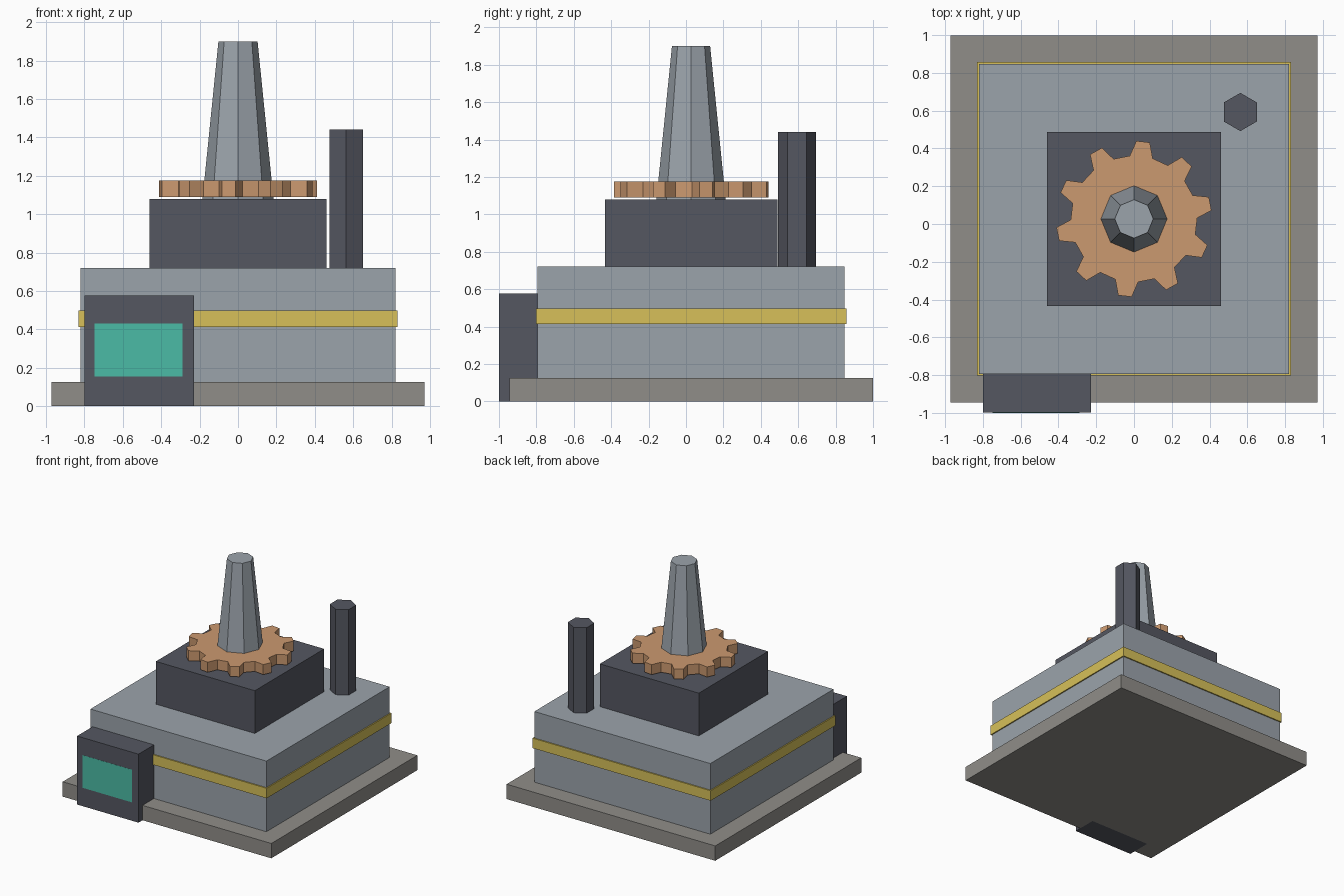
import bpy, bmesh
from math import cos, sin, radians, pi

if "Cube" in bpy.data.objects:
    bpy.data.objects.remove(bpy.data.objects["Cube"])

CY = 0.027  # centre line of the main stack in y


def material(name, rgb):
    m = bpy.data.materials.new(name)
    m.diffuse_color = (*rgb, 1)
    m.use_nodes = True
    m.node_tree.nodes["Principled BSDF"].inputs["Base Color"].default_value = m.diffuse_color
    return m


GREY = material("wall_grey", (0.33, 0.37, 0.41))
STONE = material("stone", (0.28, 0.27, 0.25))
DARK = material("dark_metal", (0.09, 0.095, 0.12))
YELLOW = material("yellow", (0.68, 0.53, 0.10))
COPPER = material("copper", (0.60, 0.32, 0.16))
TEAL = material("teal", (0.07, 0.50, 0.38))


def loft(name, rings, mat):
    """Closed solid through rings of points with equal counts."""
    bm = bmesh.new()
    loops = [[bm.verts.new(p) for p in ring] for ring in rings]
    n = len(loops[0])
    for a, b in zip(loops, loops[1:]):
        for i in range(n):
            j = (i + 1) % n
            bm.faces.new((a[i], a[j], b[j], b[i]))
    bm.faces.new(loops[0][::-1])
    bm.faces.new(loops[-1])
    bmesh.ops.recalc_face_normals(bm, faces=bm.faces)
    me = bpy.data.meshes.new(name)
    bm.to_mesh(me)
    bm.free()
    me.materials.append(mat)
    ob = bpy.data.objects.new(name, me)
    bpy.context.collection.objects.link(ob)
    return ob


def box(name, x0, x1, y0, y1, z0, z1, mat):
    base = [(x0, y0), (x1, y0), (x1, y1), (x0, y1)]
    return loft(name, [[(x, y, z) for x, y in base] for z in (z0, z1)], mat)


def square(name, half, z0, z1, mat):
    return box(name, -half, half, CY - half, CY + half, z0, z1, mat)


def prism(name, n, cx, cy, r0, r1, z0, z1, mat):
    # n-sided column with a corner pointing to +y
    return loft(name, [[(cx + r * cos(pi / 2 + 2 * pi * i / n),
                         cy + r * sin(pi / 2 + 2 * pi * i / n), z)
                        for i in range(n)] for r, z in ((r0, z0), (r1, z1))], mat)


# Stacked square tiers
square("foundation", 0.972, 0, 0.125, STONE)
square("main_body", 0.82, 0.125, 0.72, GREY)
square("trim_band", 0.83, 0.413, 0.497, YELLOW)
square("upper_block", 0.461, 0.72, 1.08, DARK)

# Tapered octagonal tower and hexagonal chimney
prism("tower", 8, 0, CY, 0.185, 0.102, 1.08, 1.90, GREY)
prism("chimney", 6, 0.563, 0.593, 0.101, 0.101, 0.72, 1.44, DARK)

# Ten-tooth gear around the tower
profile = []
for k in range(10):
    for off, r in ((-10.5, 0.335), (-5, 0.413), (5, 0.413), (10.5, 0.335)):
        a = radians(11.3 + 36 * k + off)
        profile.append((r * cos(a), CY + r * sin(a)))
loft("gear", [[(x, y, z) for x, y in profile] for z in (1.09, 1.175)], COPPER)

# Control cabinet with screen on the front
box("cabinet", -0.80, -0.228, -0.999, -0.79, 0, 0.577, DARK)
box("screen", -0.748, -0.288, -1.0, -0.98, 0.155, 0.43, TEAL)
